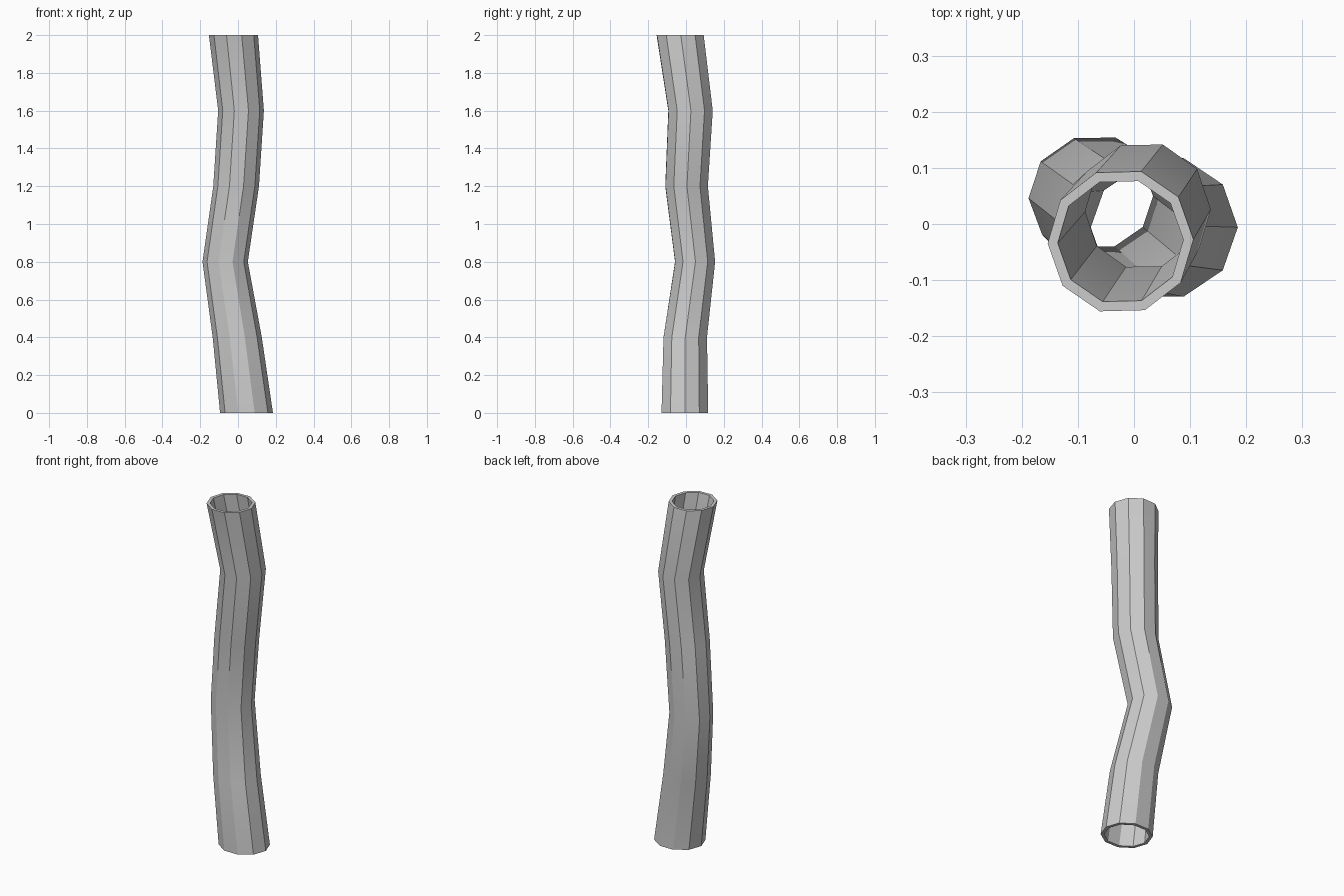
import bpy, bmesh, math

if "Cube" in bpy.data.objects:
    bpy.data.objects.remove(bpy.data.objects["Cube"])

SIDES, WALL = 10, 0.018
# z, centre x, centre y, radius x, radius y, start angle in degrees
RINGS = [
    (0.0,  0.045, -0.006, 0.140, 0.130, 0),
    (0.4, -0.004, -0.004, 0.130, 0.121, 0),
    (0.8, -0.068,  0.048, 0.120, 0.111, 1),
    (1.2, -0.010,  0.003, 0.121, 0.118, 1),
    (1.6,  0.016,  0.024, 0.121, 0.123, 1),
    (2.0, -0.024, -0.031, 0.130, 0.130, 1.5),
]


def ring(bm, z, cx, cy, rx, ry, start):
    angles = [math.radians(start + 360 * i / SIDES) for i in range(SIDES)]
    return [bm.verts.new((cx + rx * math.cos(a), cy + ry * math.sin(a), z)) for a in angles]


# bent hollow pipe: outer wall going up, inner wall going back down
bm = bmesh.new()
outer = [ring(bm, *r) for r in RINGS]
inner = [ring(bm, z, x, y, rx - WALL, ry - WALL, a) for z, x, y, rx, ry, a in reversed(RINGS)]
loops = outer + inner
for k, lower in enumerate(loops):
    upper = loops[(k + 1) % len(loops)]
    for i in range(SIDES):
        j = (i + 1) % SIDES
        bm.faces.new((lower[i], lower[j], upper[j], upper[i]))
bmesh.ops.recalc_face_normals(bm, faces=bm.faces)
mesh = bpy.data.meshes.new("bent_pipe")
bm.to_mesh(mesh)
bm.free()
pipe = bpy.data.objects.new("bent_pipe", mesh)
bpy.context.collection.objects.link(pipe)

# keep the long facet edges sharp and soften the bends
bpy.context.view_layer.objects.active = pipe
pipe.select_set(True)
bpy.ops.object.shade_smooth_by_angle(angle=math.radians(30))
